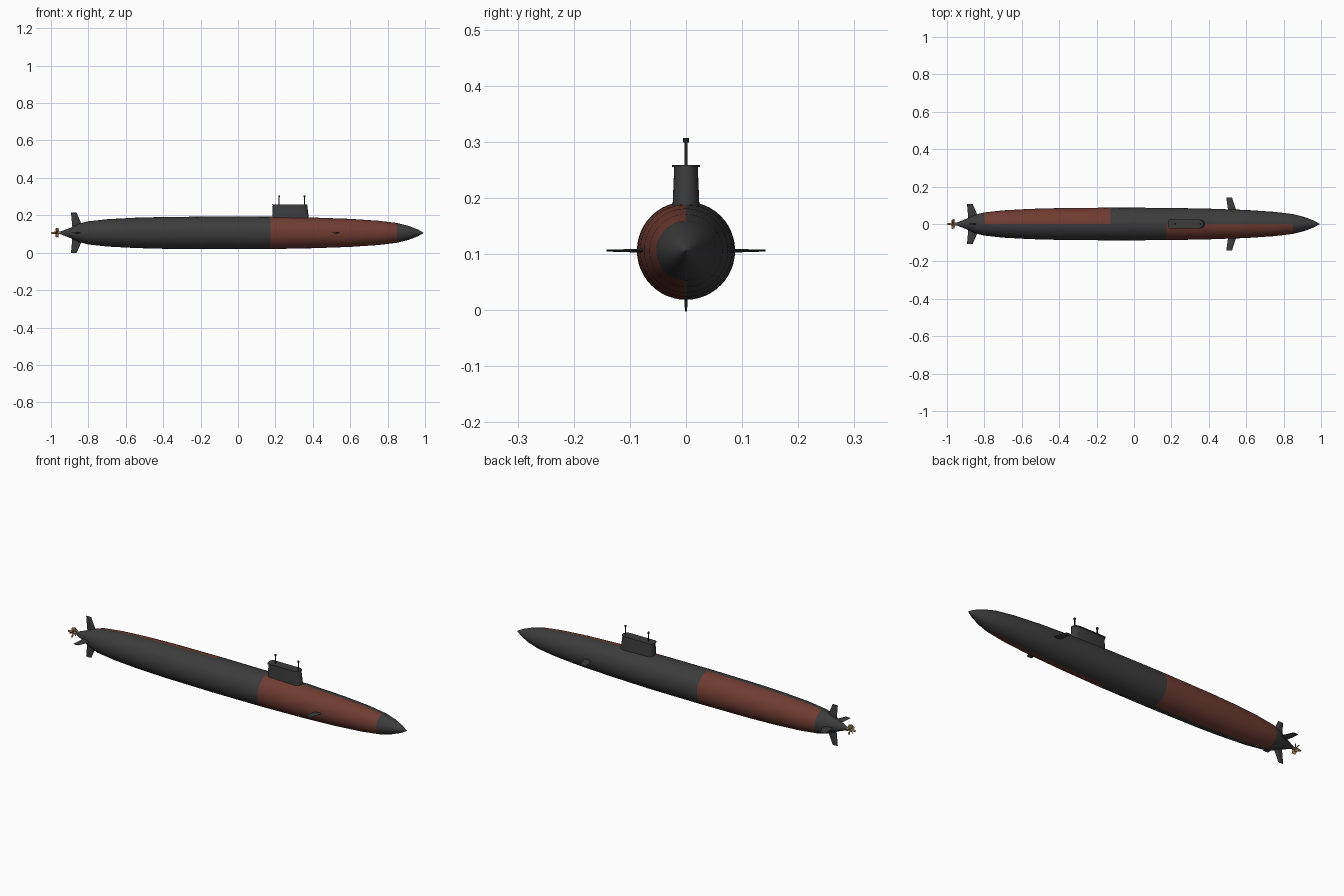
import bpy, bmesh, math
from mathutils import Matrix, Vector

cube = bpy.data.objects.get("Cube")
if cube:
    bpy.data.objects.remove(cube, do_unlink=True)

AXIS = 0.106  # height of the hull centre line


def material(name, r, g, b):
    m = bpy.data.materials.new(name)
    m.use_nodes = True
    m.diffuse_color = (r, g, b, 1)
    node = m.node_tree.nodes["Principled BSDF"]
    node.inputs["Base Color"].default_value = (r, g, b, 1)
    node.inputs["Roughness"].default_value = 0.6
    return m


grey = material("dark grey", 0.045, 0.045, 0.045)
red = material("oxide red", 0.16, 0.045, 0.032)
bronze = material("bronze", 0.25, 0.16, 0.07)
black = material("black", 0.015, 0.015, 0.015)


def finish(name, bm, mats, smooth=None):
    bmesh.ops.recalc_face_normals(bm, faces=bm.faces)
    mesh = bpy.data.meshes.new(name)
    bm.to_mesh(mesh)
    bm.free()
    for m in mats:
        mesh.materials.append(m)
    ob = bpy.data.objects.new(name, mesh)
    bpy.context.collection.objects.link(ob)
    if smooth:
        bpy.ops.object.select_all(action="DESELECT")
        ob.select_set(True)
        bpy.context.view_layer.objects.active = ob
        bpy.ops.object.shade_smooth_by_angle(angle=math.radians(smooth))
    return ob


def loft(bm, rings):
    """Skin a list of equal rings of points and cap both ends."""
    loops = [[bm.verts.new(p) for p in ring] for ring in rings]
    for a, b in zip(loops, loops[1:]):
        for i in range(len(a)):
            j = (i + 1) % len(a)
            bm.faces.new((a[i], a[j], b[j], b[i]))
    bm.faces.new(loops[0])
    bm.faces.new(loops[-1])


def lathe(bm, profile, n):
    """Revolve (x, radius) points round the hull axis."""
    loft(bm, [[(x, r * math.cos(math.tau * i / n), AXIS + r * math.sin(math.tau * i / n))
               for i in range(n)] for x, r in profile])


# Hull, with one red panel on each side
hull = bmesh.new()
lathe(hull, [(-0.955, 0.005), (-0.9, 0.026), (-0.85, 0.049), (-0.8, 0.062), (-0.7, 0.073),
             (-0.55, 0.081), (-0.4, 0.085), (-0.125, 0.0875), (0.175, 0.0865), (0.4, 0.082),
             (0.6, 0.075), (0.75, 0.065), (0.85, 0.053), (0.91, 0.038), (0.96, 0.019),
             (0.992, 0.001)], 48)
for f in hull.faces:
    c = f.calc_center_median()
    front_panel = c.y < 0 and 0.175 < c.x < 0.85
    back_panel = c.y > 0 and -0.8 < c.x < -0.125
    f.material_index = int(front_panel or back_panel)
finish("hull", hull, [grey, red], 40)


# Sail: rounded plan that narrows towards the top
def sail_ring(x0, x1, half, z):
    pts = []
    for cx, start, bow in ((x1 - 0.03, -90, 0.03), (x0 + 0.012, 90, 0.012)):
        for k in range(9):
            a = math.radians(start + k * 22.5)
            pts.append((cx + bow * math.cos(a), half * math.sin(a), z))
    return pts


sail = bmesh.new()
loft(sail, [sail_ring(0.183, 0.382, 0.025, 0.16), sail_ring(0.186, 0.370, 0.021, 0.255)])
finish("sail", sail, [grey], 40)
cap = bmesh.new()
loft(cap, [sail_ring(0.182, 0.372, 0.025, z) for z in (0.255, 0.259)])
finish("sail_cap", cap, [grey], 40)

# Masts with small heads
for label, x in (("rear", 0.22), ("front", 0.355)):
    mast = bmesh.new()
    bmesh.ops.create_cone(mast, cap_ends=True, segments=10, radius1=0.0028, radius2=0.0028,
                          depth=0.05, matrix=Matrix.Translation((x, 0, 0.28)))
    bmesh.ops.create_cone(mast, cap_ends=True, segments=10, radius1=0.005, radius2=0.005,
                          depth=0.008, matrix=Matrix.Translation((x, 0, 0.303)))
    finish(label + "_mast", mast, [black], 40)


def fin(name, root, tip, r0, r1, thick, angle):
    """Swept blade pointing out from the axis at the given angle."""
    def section(chord, r, t):
        a, b = chord
        return [(a, 0, r), (a + (b - a) * 0.6, t, r), (b, 0, r), (a + (b - a) * 0.6, -t, r)]
    bm = bmesh.new()
    loft(bm, [section(root, r0, thick), section(tip, r1, thick * 0.4)])
    bmesh.ops.transform(bm, verts=bm.verts, matrix=Matrix.Translation((0, 0, AXIS))
                        @ Matrix.Rotation(math.radians(angle), 4, "X"))
    return finish(name, bm, [grey])


# Stern fins and bow planes
for label, angle in (("top", 0), ("right", 90), ("bottom", 180), ("left", 270)):
    fin(label + "_stern_fin", (-0.885, -0.825), (-0.893, -0.863), 0.02, 0.108, 0.005, angle)
for label, angle in (("right", 90), ("left", 270)):
    fin(label + "_bow_plane", (0.505, 0.55), (0.493, 0.524), 0.06, 0.142, 0.004, angle)

# Propeller hub and twisted blades
hub = bmesh.new()
lathe(hub, [(-1.0, 0.002), (-0.992, 0.005), (-0.975, 0.007), (-0.95, 0.007)], 16)
finish("propeller_hub", hub, [bronze], 40)
blades = bmesh.new()
for k in range(5):
    turn = Matrix.Rotation(math.tau * k / 5, 4, "X")
    rings = []
    for r, width, twist in ((0.004, 0.006, 55), (0.016, 0.011, 42), (0.026, 0.008, 35)):
        lean = Matrix.Rotation(math.radians(twist), 4, "Z")
        corners = ((-width, -0.001), (width, -0.001), (width, 0.001), (-width, 0.001))
        rings.append([Vector((-0.967, 0, AXIS)) + turn @ lean @ Vector((u, v, r))
                      for u, v in corners])
    loft(blades, rings)
finish("propeller_blades", blades, [bronze])
